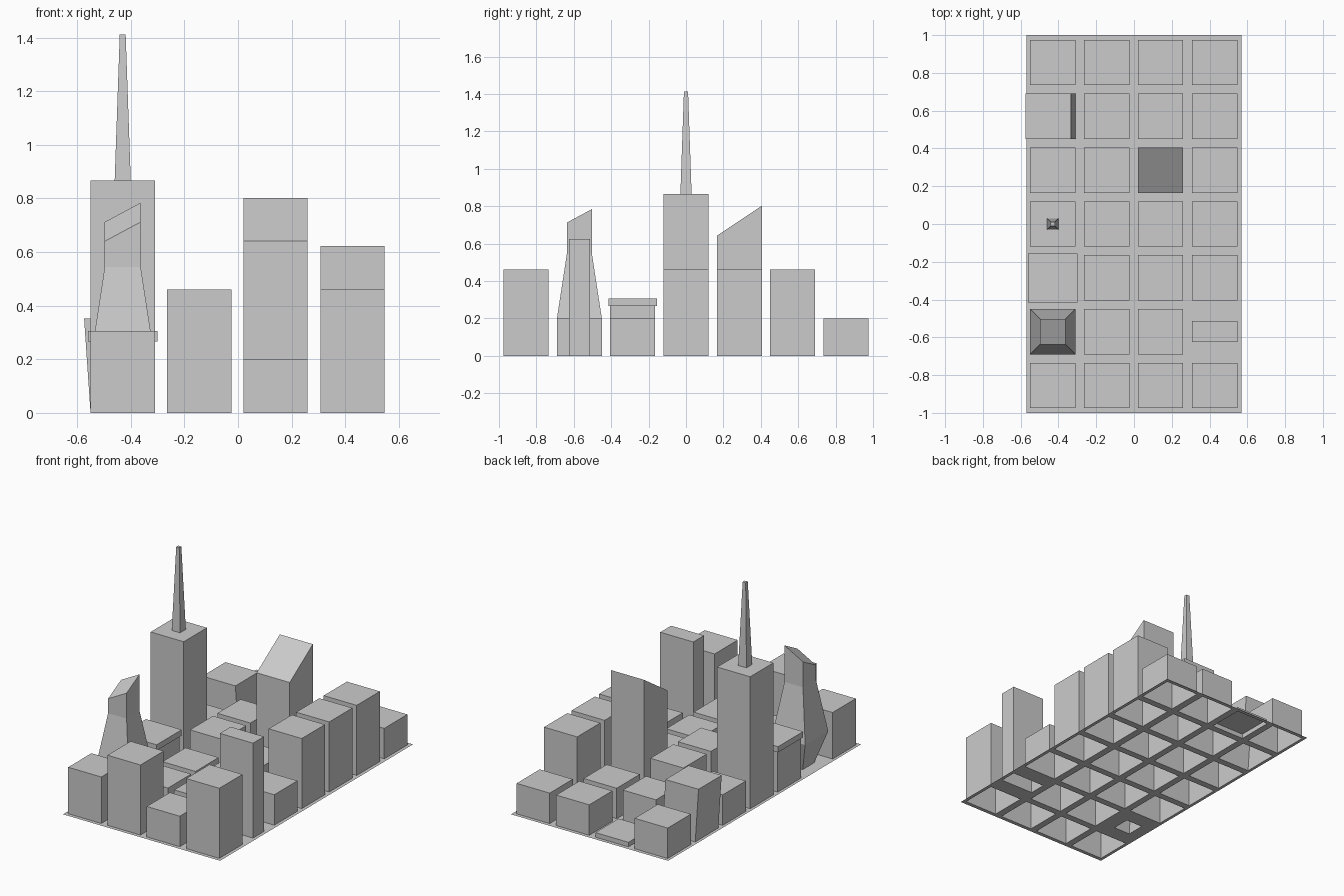
import bpy, bmesh

if "Cube" in bpy.data.objects:
    bpy.data.objects.remove(bpy.data.objects["Cube"])

XS = [-0.43, -0.145, 0.14, 0.427]
YS = [-0.855, -0.57, -0.285, 0.0, 0.285, 0.57, 0.855]
H = 0.12
footprints = []


def finish(name, bm):
    me = bpy.data.meshes.new(name)
    bm.to_mesh(me)
    bm.free()
    ob = bpy.data.objects.new(name, me)
    bpy.context.collection.objects.link(ob)
    return ob


def tower(name, col, row, rings, slope=(0, 0)):
    """Loft rings (half_x, half_y, z, shift_x); open base, capped top, optional sloped roof."""
    cx, cy = XS[col], YS[row]
    bm = bmesh.new()
    prev = None
    for k, (hx, hy, z, sx) in enumerate(rings):
        top = k == len(rings) - 1
        ring = []
        for a, b in ((-1, -1), (1, -1), (1, 1), (-1, 1)):
            dz = slope[0] * a + slope[1] * b if top else 0
            ring.append(bm.verts.new((cx + sx + a * hx, cy + b * hy, z + dz)))
        if prev:
            for i in range(4):
                j = (i + 1) % 4
                bm.faces.new((prev[i], prev[j], ring[j], ring[i]))
        prev = ring
    bm.faces.new(prev)
    hx, hy = rings[0][:2]
    footprints.append((cx - hx, cx + hx, cy - hy, cy + hy))
    return finish(name, bm)


# Plain blocks: heights per row, front to back (None = special building)
heights = [
    [0.305, 0.46, 0.20, 0.46],
    [None, 0.20, 0.20, None],
    [None, 0.20, 0.20, 0.20],
    [None, 0.30, 0.20, 0.46],
    [0.20, 0.30, None, 0.46],
    [None, 0.20, 0.20, 0.46],
    [0.20, 0.03, 0.20, 0.20],
]
for r, row in enumerate(heights):
    for c, h in enumerate(row):
        if h:
            tower(f"block_{r}_{c}", c, r, [(H, H, 0, 0), (H, H, h, 0)])

# Special buildings
tower("faceted_tower", 0, 1, [(0.06, 0.06, 0, 0), (H, H, 0.2, 0),
                              (0.067, 0.067, 0.545, 0), (0.067, 0.067, 0.712, 0)],
      slope=(0.036, 0.036))
tower("narrow_slab_tower", 3, 1, [(H, 0.056, 0, 0), (H, 0.056, 0.623, 0)])
tower("overhang_block", 0, 2, [(H, H, 0, 0), (H, H, 0.267, 0),
                               (0.13, 0.13, 0.267, 0), (0.13, 0.13, 0.305, 0)])
tower("spire_tower", 0, 3, [(H, H, 0, 0), (H, H, 0.866, 0),
                            (0.03, 0.03, 0.866, 0), (0.011, 0.011, 1.412, 0)])
tower("wedge_roof_tower", 2, 4, [(H, H, 0, 0), (H, H, 0.722, 0)], slope=(0, 0.08))
tower("leaning_block", 0, 5, [(H, H, 0, 0), (H, H, 0.352, -0.024)])

# Street sheet with an opening under every building
gx = sorted({-0.57, 0.57} | {round(v, 4) for f in footprints for v in f[:2]})
gy = sorted({-1.0, 1.0} | {round(v, 4) for f in footprints for v in f[2:]})
bm = bmesh.new()
for x0, x1 in zip(gx, gx[1:]):
    for y0, y1 in zip(gy, gy[1:]):
        mx, my = (x0 + x1) / 2, (y0 + y1) / 2
        if any(a < mx < b and c < my < d for a, b, c, d in footprints):
            continue
        bm.faces.new([bm.verts.new((x, y, 0)) for x, y in
                      ((x0, y0), (x1, y0), (x1, y1), (x0, y1))])
bmesh.ops.remove_doubles(bm, verts=bm.verts, dist=1e-5)
finish("streets", bm)
